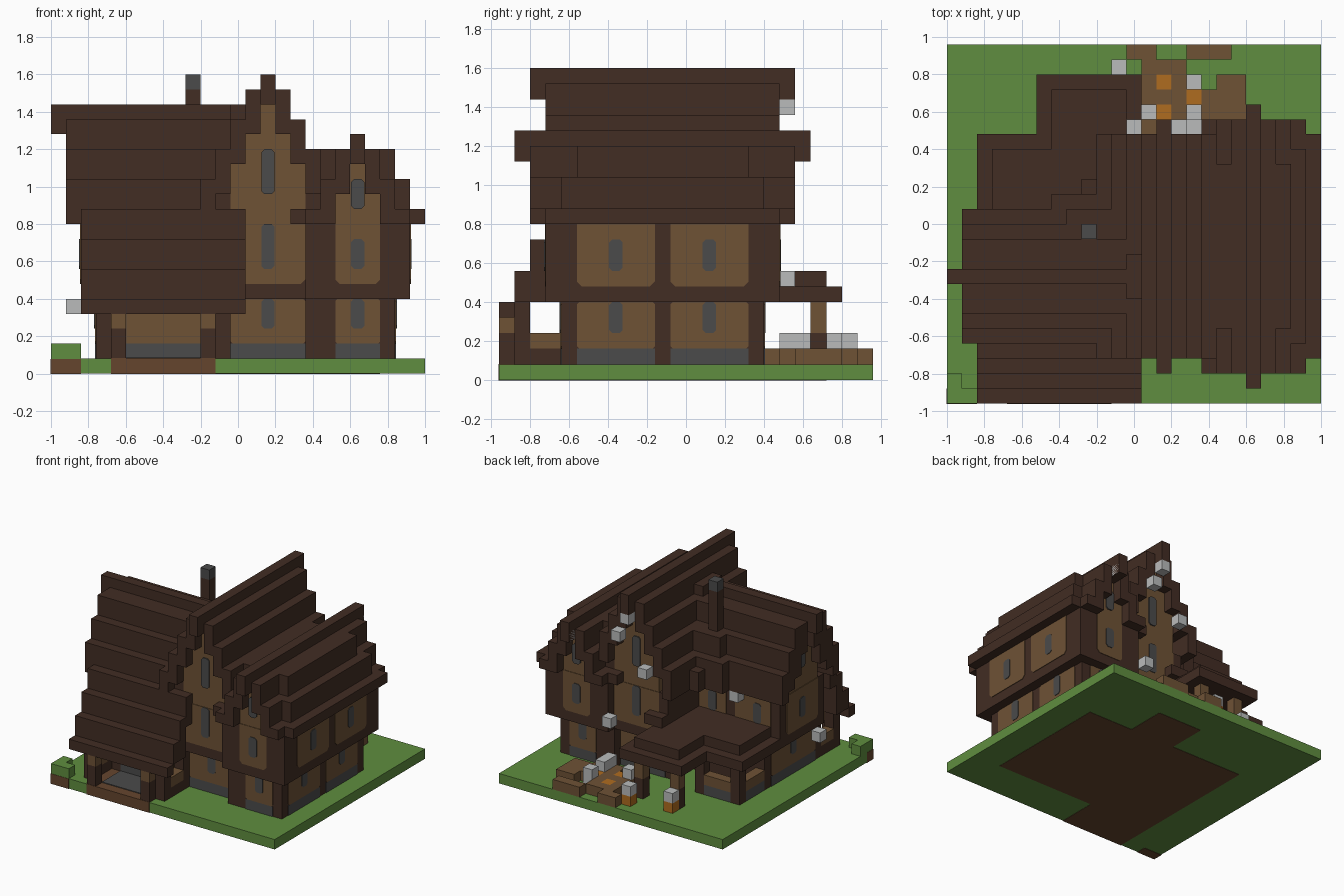
import bpy, bmesh
from mathutils import Vector

cube = bpy.data.objects.get("Cube")
if cube:
    bpy.data.objects.remove(cube)

U = 0.08  # block size


def material(name, r, g, b):
    m = bpy.data.materials.new(name)
    m.use_nodes = True
    m.diffuse_color = (r, g, b, 1)
    m.node_tree.nodes["Principled BSDF"].inputs["Base Color"].default_value = (r, g, b, 1)
    return m


DARK = material("dark wood", .054, .026, .017)
WOOD = material("light wood", .156, .084, .036)
GREY = material("stone grey", .07, .07, .07)
GRASS = material("grass green", .115, .27, .05)
DIRT = material("dirt brown", .13, .06, .027)
WHITE = material("lamp white", .49, .5, .5)
ORANGE = material("pumpkin orange", .43, .15, .014)


def finish(name, mat, bm):
    bmesh.ops.recalc_face_normals(bm, faces=bm.faces)
    mesh = bpy.data.meshes.new(name)
    bm.to_mesh(mesh)
    bm.free()
    mesh.materials.append(mat)
    bpy.context.collection.objects.link(bpy.data.objects.new(name, mesh))


def blocks(name, mat, *boxes):
    """Boxes given in block units as x0, x1, y0, y1, z0, z1."""
    bm = bmesh.new()
    for x0, x1, y0, y1, z0, z1 in boxes:
        cube = bmesh.ops.create_cube(bm, size=1)
        for v in cube["verts"]:
            v.co = Vector((x1 if v.co.x > 0 else x0, y1 if v.co.y > 0 else y0,
                           z1 if v.co.z > 0 else z0)) * U - Vector((1, .96, 0))
    finish(name, mat, bm)


def cells(name, mat, *spots):
    blocks(name, mat, *[(x, x + 1, y, y + 1, z, z + 1) for x, y, z in spots])


def plate(name, mat, axis, pos, side, a0, a1, z0, z1, cut=0, thick=.06, top_cut=True):
    """Thin wall plate with cut corners, facing along axis."""
    t = cut if top_cut else 0
    outline = [(a0 + cut, z0), (a1 - cut, z0), (a1, z0 + cut), (a1, z1 - t),
               (a1 - t, z1), (a0 + t, z1), (a0, z1 - t), (a0, z0 + cut)]
    bm = bmesh.new()
    verts = []
    for a, z in dict.fromkeys(outline):
        p = (a, pos, z) if axis == "y" else (pos, a, z)
        verts.append(bm.verts.new(Vector(p) * U - Vector((1, .96, 0))))
    face = bm.faces.new(verts)
    out = bmesh.ops.extrude_face_region(bm, geom=[face])["geom"]
    push = Vector((0, side, 0) if axis == "y" else (side, 0, 0)) * thick * U
    bmesh.ops.translate(bm, vec=push, verts=[g for g in out if isinstance(g, bmesh.types.BMVert)])
    finish(name, mat, bm)


def window(axis, pos, side, a, z0, z1):
    plate("window", GREY, axis, pos, side, a + .06, a + .94, z0, z1, .2, .11)


def roof(name, along, centre, tops, bottoms, lo, hi, sides=(-1, 1), stepped=False):
    """Stepped gable roof shell; the ridge sticks out one block."""
    boxes = []
    for d, (t, b) in enumerate(zip(tops, bottoms)):
        for s in (sides if d else (1,)):
            c = centre + s * d
            runs = [(lo, hi, t)]
            if d == 0:
                runs = [(lo - 1, hi + 1, t), ]
            elif stepped and d > 1:
                inset = 5 - d
                runs = [(lo + inset, hi - inset, t)]
                if d < 4:
                    runs.append((lo, hi, t - 2))
            for r0, r1, top in runs:
                boxes.append((c, c + 1, r0, r1, b, top) if along == "y"
                             else (r0, r1, c, c + 1, b, top))
    blocks(name, DARK, *boxes)


# Ground with dirt under the house and along the path
blocks("grass_base", GRASS, (0, 25, 0, 24, 0, 1))
e = .03
blocks("dirt_path", DIRT, (4, 11, -e, 5, -e, 1 + e), (-e, 2, -e, 1, -e, .99),
       (4, 22, 4, 17, -e, .9), (12, 17, 16, 21, -e, .9))
cells("grass_mound", GRASS, (0, 0, 1), (0, 1, 1), (1, 0, 1))

# Timber wall cores: ground floors, then overhanging upper floors
blocks("ground_floor", DARK, (17, 23, 4, 17, 1, 5), (11, 18, 5, 16, 1, 5), (3, 12, 4, 13, 1, 5))
blocks("upper_floor", DARK, (17, 24, 3, 18, 5, 10), (11, 18, 4, 17, 5, 10), (2, 12, 5, 12, 5, 10))

# Gable infill under the roofs
blocks("main_gable_wall", WOOD, (12, 17, 4, 17, 10, 14), (13, 16, 4, 17, 14, 16), (14, 15, 4, 17, 16, 18))
blocks("small_gable_wall", WOOD, (19, 22, 3, 18, 10, 12), (20, 21, 3, 18, 12, 14))
blocks("west_gable_wall", WOOD, (2, 12, 6, 11, 10, 12), (2, 12, 7, 10, 12, 14), (2, 12, 8, 9, 14, 16))

# Roofs
roof("main_roof", "y", 14, (20, 19, 17, 15, 13), (18, 16, 14, 12, 10), 3, 18)
roof("small_roof", "y", 20, (16, 15, 15, 13, 11), (14, 12, 10, 10, 10), 2, 19, stepped=True)
roof("west_roof", "x", 8, (18, 17, 17, 15, 13), (16, 14, 12, 11, 10), 1, 12)
blocks("west_ridge_join", DARK, (12, 13, 7, 10, 16, 18))
blocks("front_porch_roof", DARK, *[(2, 13, j, j + 1, b, t) for j, (b, t) in
                                  enumerate(((4, 5), (5, 7), (5, 9), (8, 11)))],
       (12, 13, 4, 5, 8, 10))

# Chimney
blocks("chimney_stack", DARK, (9, 10, 11, 12, 10, 19), (8, 11, 10, 13, 10, 15), (7, 12, 11, 14, 10, 13),
       (9, 10, 13, 15, 10, 12))
cells("chimney_cap", GREY, (9, 11, 19))

# Front and back panels of both gables
for c, half, ground, upper in ((14, 2, 5, 4), (20, 1, 4, 3)):
    for side in (-1, 1):
        g = ground if side < 0 else 21 - ground
        u = upper if side < 0 else 21 - upper
        a0, a1 = c - half, c + half + 1
        plate("ground_panel", WOOD, "y", g, side, a0, a1, 2, 5, .15)
        plate("stone_plinth", GREY, "y", g, side, a0, a1, 1, 2)
        plate("upper_panel", WOOD, "y", u, side, a0, a1, 6, 10, .3, .05, False)
        window("y", g, side, c, 3, 5)
        window("y", u, side, c, 7, 10 if half == 2 else 9)
        if half == 2:
            window("y", u, side, c, 12, 15)
        else:
            window("y", u, side, c, 11, 13)

# East side panels
for a in (5, 11):
    plate("ground_panel", WOOD, "x", 23, 1, a, a + 5, 2, 5, .15)
    plate("stone_plinth", GREY, "x", 23, 1, a, a + 5, 1, 2)
    plate("upper_panel", WOOD, "x", 24, 1, a, a + 5, 6, 10, .3, .06, False)
    window("x", 23, 1, a + 2, 3, 5)
    window("x", 24, 1, a + 2, 7, 9)

# West side panels
plate("ground_panel", WOOD, "x", 3, -1, 5, 12, 2, 5, .15)
plate("stone_plinth", GREY, "x", 3, -1, 5, 12, 1, 2)
plate("upper_panel", WOOD, "x", 2, -1, 6, 11, 6, 10, .3, .06, False)
for z in (3, 7, 12):
    window("x", 3 if z == 3 else 2, -1, 8, z, z + 2)

# Back wall of the west wing above the porch
for a in (3, 8):
    plate("back_panel", WOOD, "y", 12, 1, a, a + 4, 6, 10, .3)
    window("y", 12, 1, a + 1, 7, 9)

# Front porch
plate("porch_wall", WOOD, "y", 4, -1, 4, 11, 2, 5)
plate("porch_plinth", GREY, "y", 4, -1, 5, 10, 1, 2)
blocks("porch_floor", GREY, (5, 10, 1, 4, 1, 1.1))
blocks("front_posts", DARK, *[(x, x + 1, 0, 1, 1, 3) for x in (4, 10)],
       *[(x, x + 1, 1, 2, 1, 5) for x in (3, 11)], (3, 4, 2, 4, 1, 2), (11, 12, 2, 4, 1, 2))
cells("post_caps", WOOD, (4, 0, 3), (10, 0, 3))
blocks("porch_rails", WOOD, (3, 4, 2, 4, 2, 3), (11, 12, 2, 4, 2, 3))

# Back porch with stepped roof, low walls and posts
blocks("back_porch_roof", DARK, (2, 13, 12, 18, 5, 6), (6, 13, 18, 22, 5, 6),
       (3, 13, 12, 17, 6, 7), (7, 12, 17, 21, 6, 7), (11, 13, 16, 18, 7, 8))
blocks("back_posts", DARK, *[(x, x + 1, y, y + 1, 1, 5) for x, y in ((3, 16), (3, 12), (7, 16))],
       *[(x, x + 1, 20, 21, 1, 3) for x in (7, 11)])
blocks("back_post_tops", WOOD, *[(x, x + 1, 20, 21, 3, 5) for x in (7, 11)])
blocks("back_low_wall", GREY, (3, 4, 13, 16, 1, 2), (4, 7, 16, 17, 1, 2))
blocks("back_low_rail", WOOD, (3, 4, 13, 16, 2, 3), (4, 7, 16, 17, 2, 3))

# Garden beds, pumpkins and lamps
blocks("garden_beds", WOOD, (12, 14, 23, 24, 1, 2), (16, 19, 23, 24, 1, 2), (13, 16, 22, 23, 1, 2),
       (17, 18, 18, 21, 1, 2), (18, 20, 19, 22, 1, 2), (13, 14, 17, 22, 1, 2), (15, 16, 18, 22, 1, 2),
       (14, 15, 20, 21, 1, 2))
cells("pumpkins", ORANGE, (14, 21, 1), (14, 19, 1), (16, 20, 1), (16, 18, 1), (11, 22, 1), (7, 21, 1))
cells("garden_lamps", WHITE, (16, 21, 1), (16, 21, 2), (16, 19, 2), (16, 18, 2), (13, 19, 2),
      (11, 22, 2), (7, 21, 2))
cells("hanging_lamps", WHITE, (20, 19, 14), (14, 18, 17), (15, 18, 15), (12, 18, 12),
      (16, 18, 6), (11, 12, 9), (6, 12, 9), (1, 6, 4))
